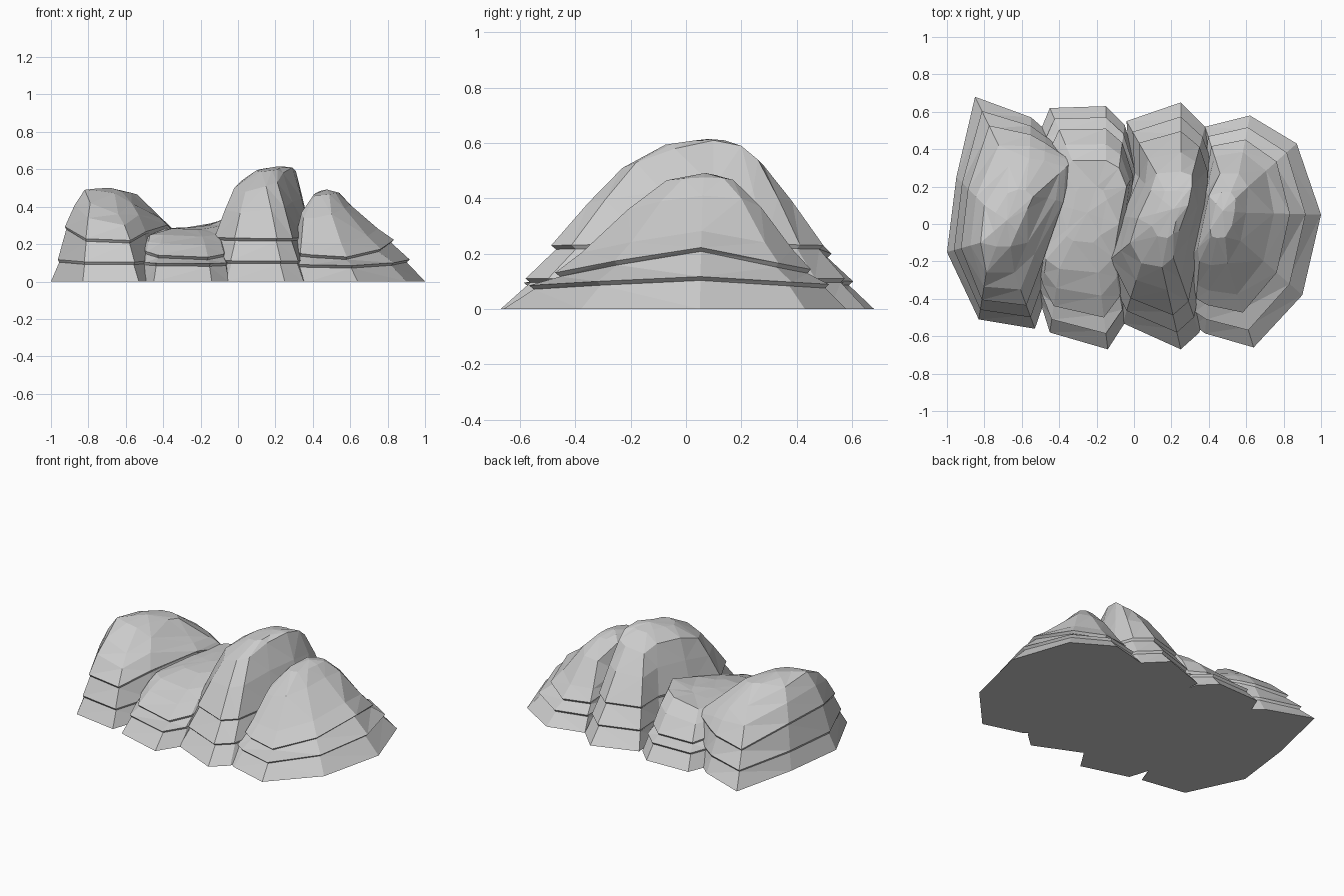
import bpy, bmesh
from mathutils import Vector


def rock(name, points, peak, low, high, shoulder):
    """Layered boulder. Each point: base x, base y, crest x, crest y, crest z.
    low/high = (first ledge, second ledge) heights at the y ends / middle."""
    bm = bmesh.new()
    rings = [[] for _ in range(8)]
    for bx, by, cx, cy, cz in points:
        base, crest = Vector((bx, by)), Vector((cx, cy))
        w = min(abs(by) / 0.67, 1)
        h1 = high[0] + (low[0] - high[0]) * w
        h2 = high[1] + (low[1] - high[1]) * w
        sa, sf = shoulder
        # wall, small overhang, wall, small overhang, shoulder, crest
        profile = [(0, 0), (0.245, h1 - 0.014), (0.205, h1),
                   (0.455, h2 - 0.014), (0.415, h2),
                   (sa, h2 + (cz - h2) * sf), (1, cz)]
        for ring, (a, z) in zip(rings, profile):
            p = base.lerp(crest, a)
            ring.append(bm.verts.new((p.x, p.y, z)))
        # rounded cap between crest and peak
        p = crest.lerp(Vector(peak[:2]), 0.5)
        rings[7].append(bm.verts.new((p.x, p.y, cz + (peak[2] - cz) * 0.8)))
    n = len(points)
    for lower, upper in zip(rings, rings[1:]):
        for i in range(n):
            j = (i + 1) % n
            bm.faces.new((lower[i], lower[j], upper[j], upper[i]))
    top = bm.verts.new(peak)
    for i in range(n):
        bm.faces.new((rings[-1][i], rings[-1][(i + 1) % n], top))
    bm.faces.new(list(reversed(rings[0])))
    bmesh.ops.recalc_face_normals(bm, faces=bm.faces[:])
    bmesh.ops.triangulate(bm, faces=bm.faces[:])
    mesh = bpy.data.meshes.new(name)
    bm.to_mesh(mesh)
    bm.free()
    ob = bpy.data.objects.new(name, mesh)
    bpy.context.collection.objects.link(ob)
    return ob


# Left boulder
left = rock("left_rock", [
    (-1, -.15, -.82, -.10, .49), (-.83, -.51, -.79, -.26, .42),
    (-.53, -.56, -.64, -.26, .36), (-.44, -.30, -.57, -.10, .42),
    (-.32, .10, -.46, .14, .37), (-.28, .38, -.40, .27, .33),
    (-.47, .50, -.48, .34, .33), (-.55, .57, -.56, .35, .35),
    (-.85, .68, -.67, .31, .38), (-.95, .25, -.80, .10, .46)],
    (-.68, .02, .50), (.10, .20), (.122, .32), (.70, .58))

# Low boulder
low = rock("low_rock", [
    (-.57, -.20, -.47, -.12, .25), (-.50, -.42, -.47, -.19, .25),
    (-.45, -.58, -.40, -.24, .25), (-.14, -.67, -.19, -.26, .24),
    (-.05, -.53, -.11, -.18, .25), (.00, -.10, -.08, .00, .30),
    (.02, .30, -.04, .20, .35), (-.05, .53, -.08, .30, .33),
    (-.15, .63, -.15, .34, .31), (-.45, .62, -.33, .34, .28),
    (-.50, .50, -.37, .28, .28), (-.45, .10, -.40, .10, .28)],
    (-.25, .06, .29), (.095, .13), (.115, .21), (.70, .58))

# Tall boulder
tall = rock("tall_rock", [
    (-.20, -.25, -.02, -.10, .50), (-.06, -.53, .04, -.21, .48),
    (.25, -.67, .15, -.23, .51), (.35, -.58, .21, -.18, .53),
    (.42, -.20, .24, -.04, .58), (.47, .10, .29, .10, .61),
    (.45, .35, .31, .20, .59), (.38, .52, .31, .26, .54),
    (.25, .65, .25, .28, .52), (-.04, .55, .12, .27, .50),
    (-.02, .30, .09, .18, .54), (-.12, .05, .02, .03, .54)],
    (.21, .08, .615), (.11, .23), (.115, .24), (.72, .55))

# Right boulder
right = rock("right_rock", [
    (.26, -.22, .34, -.13, .37), (.32, -.54, .35, -.20, .34),
    (.38, -.585, .41, -.22, .34), (.64, -.66, .50, -.21, .36),
    (.90, -.38, .57, -.09, .39), (1, .05, .60, .06, .41),
    (.87, .43, .61, .20, .40), (.62, .58, .56, .27, .37),
    (.38, .52, .46, .27, .36), (.36, .20, .40, .15, .45)],
    (.475, .07, .492), (.085, .13), (.12, .23), (.63, .32))

# Fuse the boulders into one solid formation
bpy.context.view_layer.objects.active = left
for other in (low, tall, right):
    mod = left.modifiers.new("fuse", 'BOOLEAN')
    mod.operation = 'UNION'
    mod.solver = 'EXACT'
    mod.object = other
    bpy.ops.object.modifier_apply(modifier=mod.name)
    bpy.data.objects.remove(other)
left.name = "rock_formation"
